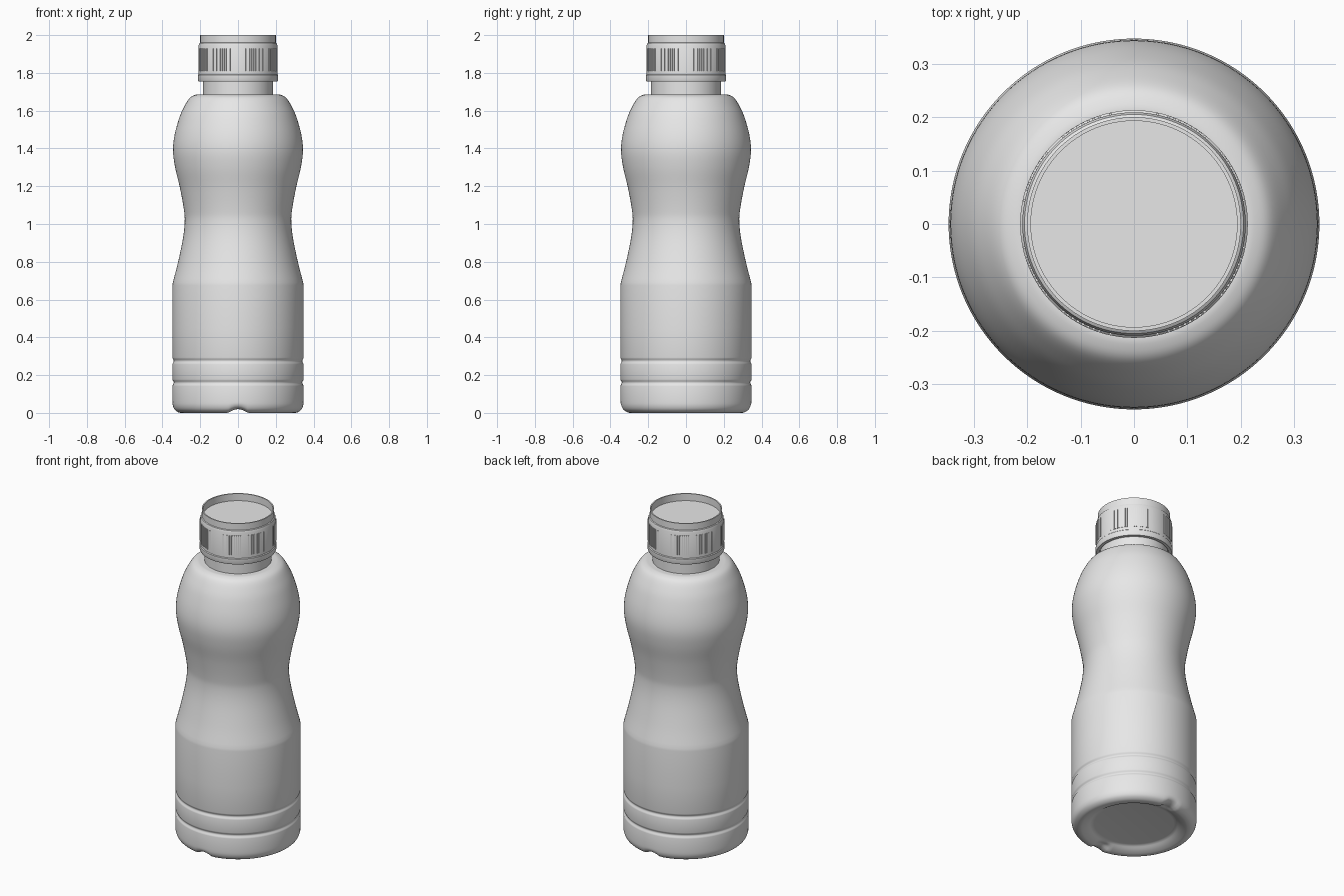
import bpy, bmesh, math
from mathutils import Matrix, Vector

if "Cube" in bpy.data.objects:
    bpy.data.objects.remove(bpy.data.objects["Cube"])

grey = bpy.data.materials.new("light grey plastic")
grey.diffuse_color = (0.8, 0.8, 0.8, 1)
grey.use_nodes = True
grey.node_tree.nodes["Principled BSDF"].inputs["Base Color"].default_value = grey.diffuse_color


def finish(name, bm, angle=30):
    bmesh.ops.recalc_face_normals(bm, faces=bm.faces)
    mesh = bpy.data.meshes.new(name)
    bm.to_mesh(mesh)
    bm.free()
    mesh.materials.append(grey)
    ob = bpy.data.objects.new(name, mesh)
    bpy.context.collection.objects.link(ob)
    bpy.ops.object.select_all(action='DESELECT')
    bpy.context.view_layer.objects.active = ob
    ob.select_set(True)
    bpy.ops.object.shade_smooth_by_angle(angle=math.radians(angle))
    return ob


def lathe(profile, segs=128):
    """Spin (radius, z) points around the z axis."""
    bm = bmesh.new()
    rings = []
    for r, z in profile:
        if r == 0:
            rings.append([bm.verts.new((0, 0, z))] * segs)
        else:
            rings.append([bm.verts.new((r * math.cos(2 * math.pi * i / segs),
                                        r * math.sin(2 * math.pi * i / segs), z))
                          for i in range(segs)])
    for a, b in zip(rings, rings[1:]):
        for i in range(segs):
            j = (i + 1) % segs
            quad = list(dict.fromkeys((a[i], a[j], b[j], b[i])))
            bm.faces.new(quad)
    return bm


def spline(pts, steps=5):
    """Catmull-Rom curve through the points."""
    p = [Vector(q) for q in pts]
    p = [2 * p[0] - p[1]] + p + [2 * p[-1] - p[-2]]
    out = []
    for a, b, c, d in zip(p, p[1:], p[2:], p[3:]):
        for k in range(steps):
            t = k / steps
            q = 0.5 * (2 * b + (c - a) * t + (2 * a - 5 * b + 4 * c - d) * t ** 2
                       + (3 * b - a - 3 * c + d) * t ** 3)
            out.append((q.x, q.y))
    return out + [tuple(pts[-1])]


def groove(z, depth=0.007, half=0.018):
    """Shallow rounded groove in the straight wall."""
    return [(0.347 - depth * math.cos(math.pi * k / 8) ** 2, z + half * k / 4)
            for k in range(-4, 5)]


# Bottle body: recessed base, grooved wall, pinched waist, shoulder and neck
base = [(0, 0.03), (0.22, 0.03)] + spline(
    [(0.235, 0.028), (0.26, 0.012), (0.285, 0.002), (0.30, 0.0), (0.318, 0.004),
     (0.336, 0.018), (0.345, 0.04), (0.347, 0.065)], 3)
wall = groove(0.16) + groove(0.275) + [(0.347, 0.45), (0.347, 0.675)]
sculpted = spline(
    [(0.345, 0.69), (0.317, 0.80), (0.291, 0.926), (0.282, 1.015), (0.287, 1.08),
     (0.307, 1.19), (0.333, 1.30), (0.344, 1.39), (0.335, 1.475), (0.309, 1.567),
     (0.283, 1.625), (0.255, 1.668), (0.225, 1.684), (0.20, 1.686)], 5)
neck = [(0.185, 1.686), (0.185, 1.78)]
bm = lathe(base + wall + sculpted + neck)

# Parting-line notches in the foot, front and back
for v in bm.verts:
    r = math.hypot(v.co.x, v.co.y)
    if r > 0.24 and v.co.z < 0.06:
        lift = 0.02 * max(0, 1 - (v.co.x / 0.05) ** 2)
        v.co.z += lift * (1 - v.co.z / 0.06) * min(1, (r - 0.24) / 0.03)
finish("bottle_body", bm, 35)

# Cap with raised rim, recessed top disc and tamper ring
cap = [(0, 1.957), (0.193, 1.957), (0.193, 2.0), (0.20, 2.0), (0.20, 1.96),
       (0.205, 1.957), (0.209, 1.945), (0.209, 1.792), (0.213, 1.788),
       (0.213, 1.763), (0.210, 1.755), (0.192, 1.755), (0.192, 1.775), (0.184, 1.775)]
finish("cap", lathe(cap))

# Fine grip ribs around the cap, in groups separated by smooth panels
bm = bmesh.new()
count = 120
for i in range(count):
    deg = 360 * i / count
    from_axis = abs((deg + 45) % 90 - 45)
    if (from_axis < 17 and from_axis != 12) or from_axis > 39:
        continue
    place = (Matrix.Rotation(math.radians(deg), 4, 'Z')
             @ Matrix.Translation((0.2095, 0, 1.87))
             @ Matrix.Diagonal((0.006, 0.0055, 0.12, 1)))
    bmesh.ops.create_cube(bm, size=1, matrix=place)
finish("cap_grip_ribs", bm)
